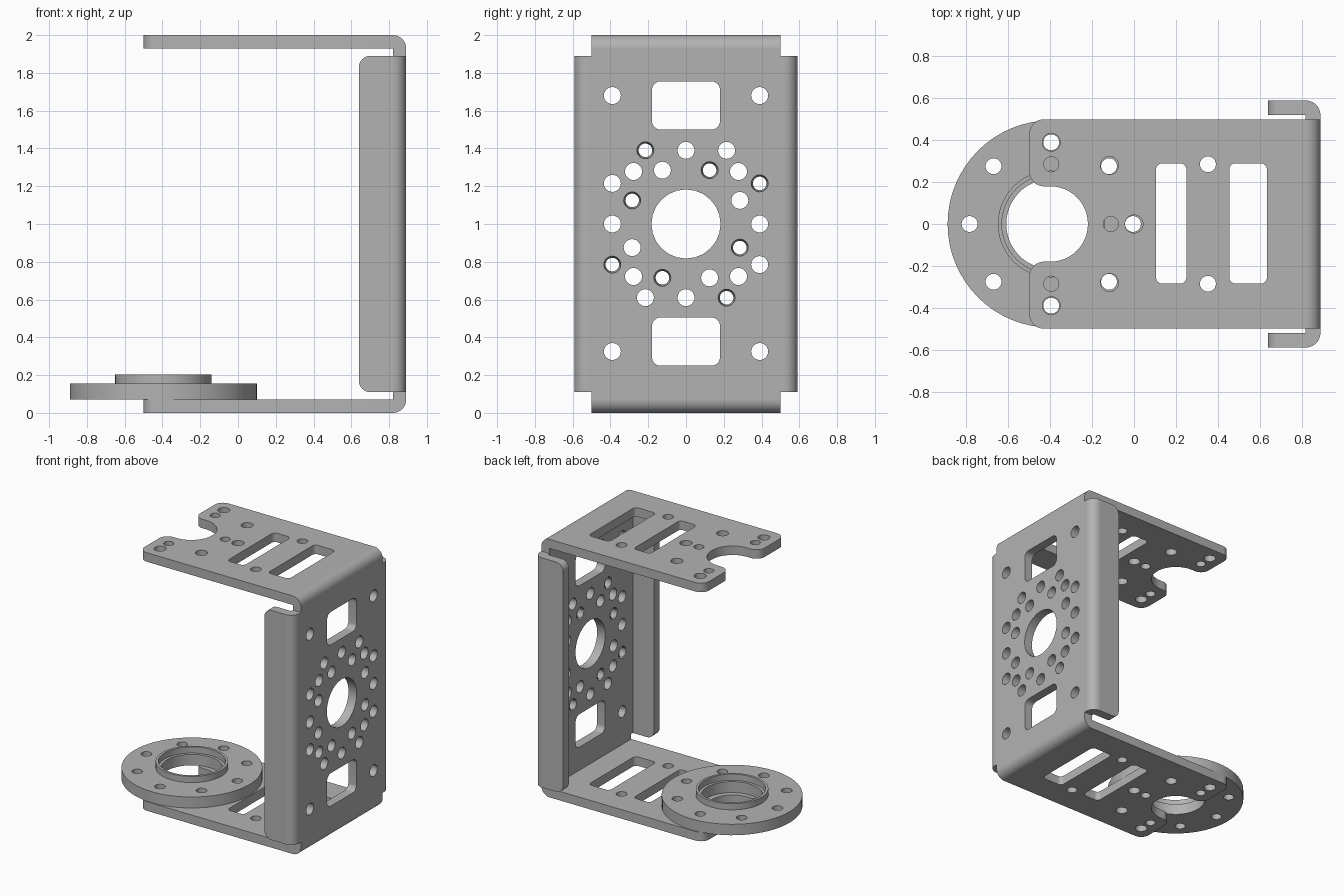
import bpy, bmesh
from math import sin, cos, pi, radians
from mathutils import Matrix, Vector

cube = bpy.data.objects.get("Cube")
if cube:
    bpy.data.objects.remove(cube, do_unlink=True)

grey = bpy.data.materials.new("metal grey")
grey.use_nodes = True
COLOR = (0.45, 0.45, 0.45, 1)
grey.diffuse_color = COLOR
grey.node_tree.nodes["Principled BSDF"].inputs["Base Color"].default_value = COLOR

# Orientations: local x, y and z axes as matrix columns
XY = Matrix.Identity(4)
XZ = Matrix(((1, 0, 0, 0), (0, 0, -1, 0), (0, 1, 0, 0), (0, 0, 0, 1)))
YZ = Matrix(((0, 0, 1, 0), (1, 0, 0, 0), (0, 1, 0, 0), (0, 0, 0, 1)))
T = 0.07          # sheet thickness


def rounded(corners, steps=8):
    """Outline of right-angled corners (x, y, radius)."""
    pts = []
    for i, (x, y, r) in enumerate(corners):
        p = Vector((x, y))
        a = (Vector(corners[i - 1][:2]) - p).normalized()
        b = (Vector(corners[(i + 1) % len(corners)][:2]) - p).normalized()
        for k in range(steps + 1 if r else 1):
            t = k / steps * pi / 2
            q = p + r * (a + b) - r * (b * cos(t) + a * sin(t))
            if not pts or (q - pts[-1]).length > 1e-5:
                pts.append(q)
    if (pts[0] - pts[-1]).length < 1e-5:
        pts.pop()
    return pts


def rect(x0, x1, y0, y1, r):
    return rounded([(x0, y0, r), (x1, y0, r), (x1, y1, r), (x0, y1, r)])


def circle(x, y, r, n=24):
    return [Vector((x + r * cos(2 * pi * k / n), y + r * sin(2 * pi * k / n)))
            for k in range(n)]


def finish(name, mesh):
    obj = bpy.data.objects.new(name, mesh)
    bpy.context.collection.objects.link(obj)
    mesh.materials.clear()
    mesh.materials.append(grey)
    bpy.ops.object.select_all(action="DESELECT")
    obj.select_set(True)
    bpy.context.view_layer.objects.active = obj
    bpy.ops.object.shade_smooth_by_angle(angle=radians(30))
    return obj


def sheet(name, outlines, thickness, axes, offset):
    """Filled outline with holes, extruded evenly about the offset plane."""
    curve = bpy.data.curves.new(name, "CURVE")
    curve.dimensions = "2D"
    curve.fill_mode = "BOTH"
    curve.extrude = thickness / 2
    for pts in outlines:
        spline = curve.splines.new("POLY")
        spline.points.add(len(pts) - 1)
        for point, q in zip(spline.points, pts):
            point.co = (q.x, q.y, 0, 1)
        spline.use_cyclic_u = True
    temp = bpy.data.objects.new(name + " curve", curve)
    bpy.context.collection.objects.link(temp)
    deps = bpy.context.evaluated_depsgraph_get()
    mesh = bpy.data.meshes.new_from_object(temp.evaluated_get(deps))
    bpy.data.objects.remove(temp, do_unlink=True)
    bm = bmesh.new()
    bm.from_mesh(mesh)
    bmesh.ops.remove_doubles(bm, verts=bm.verts, dist=1e-5)
    bmesh.ops.recalc_face_normals(bm, faces=bm.faces)
    bm.transform(Matrix.Translation(offset) @ axes)
    bm.to_mesh(mesh)
    bm.free()
    return finish(name, mesh)


def taper(name, places, axes):
    """Tapered linings for the countersunk holes, wide end outward."""
    bm = bmesh.new()
    for place in places:
        bmesh.ops.create_cone(bm, segments=24, radius1=0.036, radius2=0.045, depth=T,
                              matrix=Matrix.Translation(place) @ axes)
    bmesh.ops.delete(bm, geom=[f for f in bm.faces if len(f.verts) > 4], context="FACES")
    bmesh.ops.reverse_faces(bm, faces=bm.faces)
    mesh = bpy.data.meshes.new(name)
    bm.to_mesh(mesh)
    bm.free()
    finish(name, mesh)


# Top and bottom arms with a round-ended notch
arm = [rounded([(-0.5, -0.5, T), (0.82, -0.5, 0), (0.82, 0.5, 0), (-0.5, 0.5, T),
                (-0.5, 0.18, T), (-0.22, 0.18, 0.18), (-0.22, -0.18, 0.18),
                (-0.5, -0.18, T)], 12),
       rect(0.105, 0.25, -0.285, 0.29, 0.03), rect(0.455, 0.635, -0.285, 0.29, 0.03),
       circle(-0.11, 0, 0.036), circle(0, 0, 0.043)]
for s in (-1, 1):
    arm += [circle(-0.395, s * 0.39, 0.043), circle(-0.395, s * 0.285, 0.036),
            circle(-0.117, s * 0.28, 0.043), circle(0.353, s * 0.285, 0.038)]
sheet("top_arm", arm, T, XY, (0, 0, 2 - T / 2))
sheet("bottom_arm", arm, T, XY, (0, 0, T / 2))

# Back plate: windows, centre bore and a four-fold hole pattern
back = [rounded([(-0.5, 0.07, 0), (0.5, 0.07, 0), (0.5, 0.11, 0), (0.52, 0.11, 0),
                 (0.52, 1.89, 0), (0.5, 1.89, 0), (0.5, 1.93, 0), (-0.5, 1.93, 0),
                 (-0.5, 1.89, 0), (-0.52, 1.89, 0), (-0.52, 0.11, 0), (-0.5, 0.11, 0)]),
        circle(0, 1, 0.183),
        rect(-0.18, 0.18, 1.5, 1.755, 0.045), rect(-0.18, 0.18, 0.25, 0.505, 0.045)]
for y in (-0.39, 0.39):
    for z in (0.325, 1.68):
        back.append(circle(y, z, 0.045))
lined = []
for k in range(4):
    turn = Matrix.Rotation(k * pi / 2, 2)
    for p in ((0.39, 0), (0.278, 0.278), (0.215, 0.39), (0.285, 0.125),
              (-0.215, 0.39), (0.125, 0.285)):
        q = turn @ Vector(p)
        back.append(circle(q.x, 1 + q.y, 0.045))
        if p in ((-0.215, 0.39), (0.125, 0.285)):
            lined.append((0.855, q.x, 1 + q.y))
sheet("back_plate", back, T, YZ, (0.855, 0, 0))
taper("back_hole_linings", lined, YZ)


# Rounded bends joining the sheets
def bend(v0, v1):
    r = abs(v1 - v0)
    return [rounded([(0.82, v0, 0), (0.89, v0, 0), (0.89, v1, r), (0.82, v1, 0)], 10)]


sheet("top_bend", bend(1.93, 2), 1, XZ, (0, 0, 0))
sheet("bottom_bend", bend(0.07, 0), 1, XZ, (0, 0, 0))

# Side flanges with their bends
flange = [rounded([(0.64, 0.11, 0.06), (0.82, 0.11, 0), (0.82, 1.89, 0), (0.64, 1.89, 0.06)])]
for side, s in (("left", -1), ("right", 1)):
    sheet(f"{'front' if s < 0 else 'back'}_flange", flange, T, XZ, (0, s * 0.555, 0))
    sheet(f"{'front' if s < 0 else 'back'}_bend", bend(s * 0.52, s * 0.59), 1.78, XY, (0, 0, 1))

# Round horn disc with eight holes and a raised hub ring
CX = -0.395
disc = [circle(CX, 0, 0.495, 64), circle(CX, 0, 0.215, 48)]
for k in range(8):
    disc.append(circle(CX + 0.39 * cos(k * pi / 4), 0.39 * sin(k * pi / 4), 0.038))
sheet("horn_disc", disc, 0.085, XY, (0, 0, 0.1135))
sheet("horn_hub", [circle(CX, 0, 0.255, 48), circle(CX, 0, 0.236, 48)], 0.048, XY, (0, 0, 0.18))
